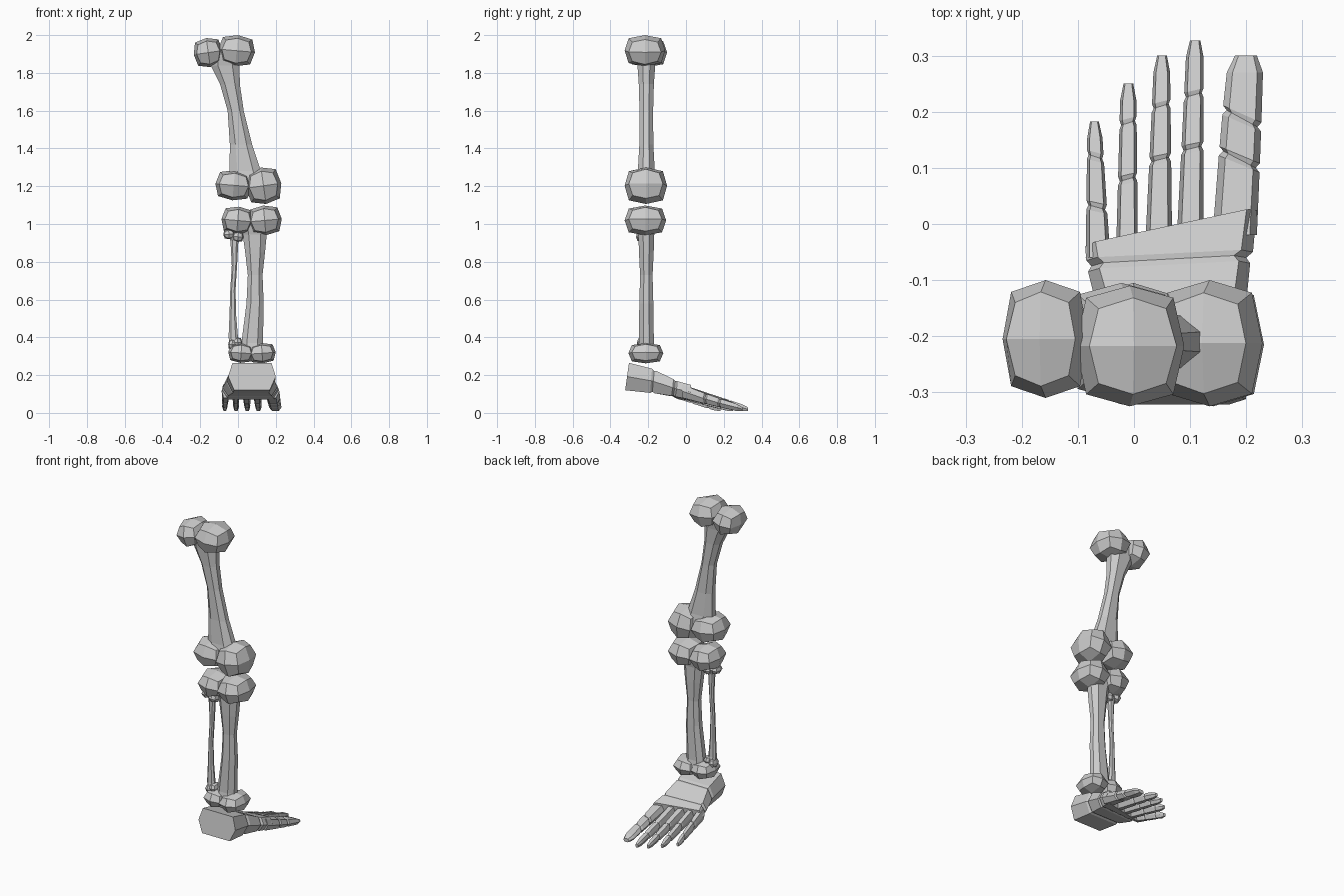
import bpy, bmesh, math
from mathutils import Vector, Matrix


def finish(bm, name):
    bmesh.ops.recalc_face_normals(bm, faces=bm.faces[:])
    mesh = bpy.data.meshes.new(name)
    bm.to_mesh(mesh)
    bm.free()
    ob = bpy.data.objects.new(name, mesh)
    bpy.context.collection.objects.link(ob)
    return ob


def loft(bm, rings):
    rows = [[bm.verts.new(p) for p in r] for r in rings]
    n = len(rows[0])
    for a, b in zip(rows, rows[1:]):
        for i in range(n):
            j = (i + 1) % n
            bm.faces.new((a[i], a[j], b[j], b[i]))
    bm.faces.new(rows[0])
    bm.faces.new(rows[-1])


def lobe(bm, x0, x1, z0, z1, y0, y1, tilt):
    """Faceted knuckle: a once-divided cube (24 quads) pulled round."""
    c = Vector(((x0 + x1) / 2, (y0 + y1) / 2, (z0 + z1) / 2))
    size = Matrix.Diagonal(((x1 - x0) / 2, (y1 - y0) / 2, (z1 - z0) / 2))
    rot = Matrix.Rotation(math.radians(tilt), 3, 'Y')
    verts = {}

    def vert(p):
        if p not in verts:
            k = sum(abs(a) for a in p)
            verts[p] = bm.verts.new(c + rot @ (size @ (Vector(p) * (1.0, 0.8, 0.62)[k - 1])))
        return verts[p]

    for axis in range(3):
        for side in (-1, 1):
            for i in (-1, 0):
                for j in (-1, 0):
                    quad = []
                    for a, b in ((i, j), (i + 1, j), (i + 1, j + 1), (i, j + 1)):
                        p = [a, b]
                        p.insert(axis, side)
                        quad.append(vert(tuple(p)))
                    bm.faces.new(quad)


def bone(name, yc, shaft, lobes):
    """Eight-sided shaft of (z, x left, x right, half depth) with knuckles."""
    bm = bmesh.new()
    rings = []
    for z, xl, xr, d in shaft:
        cx, w = (xl + xr) / 2, (xr - xl) / 2
        shape = [(1, .4), (.5, 1), (-.5, 1), (-1, .4), (-1, -.4), (-.5, -1), (.5, -1), (1, -.4)]
        rings.append([(cx + a * w, yc + b * d, z) for a, b in shape])
    loft(bm, rings)
    for l in lobes:
        lobe(bm, *l)
    return finish(bm, name)


# thigh bone
bone("thigh_bone", -.21, [
    (1.92, -.15, .03, .06), (1.84, -.145, .008, .047), (1.74, -.095, .01, .04),
    (1.60, -.055, .03, .036), (1.42, -.043, .075, .037), (1.28, -.045, .122, .045),
    (1.19, -.02, .15, .06)], [
    (-.235, -.08, 1.83, 1.985, -.31, -.10, -8), (-.105, .09, 1.835, 2.0, -.325, -.11, 5),
    (-.12, .075, 1.125, 1.285, -.315, -.105, 5), (.04, .23, 1.105, 1.30, -.325, -.10, -8)])

# shin bone
bone("shin_bone", -.21, [
    (1.03, .0, .17, .06), (.945, .025, .152, .042), (.85, .038, .143, .039),
    (.73, .052, .13, .033), (.58, .045, .136, .037), (.37, .018, .132, .04),
    (.31, .02, .14, .05)], [
    (-.088, .085, .945, 1.092, -.315, -.105, 5), (.05, .232, .94, 1.098, -.325, -.105, -5),
    (-.052, .085, .265, .37, -.30, -.13, 4), (.055, .2, .262, .37, -.305, -.12, -4)])

# thin outer bone
bone("outer_shin_bone", -.225, [
    (.945, -.05, .005, .02), (.91, -.04, .002, .014), (.78, -.033, -.005, .012),
    (.65, -.041, -.013, .011), (.52, -.045, -.01, .012), (.40, -.05, .0, .015),
    (.37, -.045, .01, .02)], [
    (-.078, -.018, .92, .972, -.262, -.19, -5), (-.03, .03, .905, .96, -.265, -.19, 5),
    (-.052, -.01, .335, .39, -.26, -.19, 5), (-.025, .022, .345, .4, -.26, -.19, -5)])


def section(yl, yr, xl, xr, zt, zb, inset, lean=0, mid=.5):
    """Six-sided slice; yl / yr let it run slanted across the foot."""
    w = xr - xl
    pts = [(0, mid), (inset, 1), (1 - inset, 1), (1, mid), (1 - inset * 1.4, 0), (inset * 1.4, 0)]
    return [(xl + u * w, yl + u * (yr - yl) + lean * v, zb + v * (zt - zb)) for u, v in pts]


# foot block with shallow seams between its parts
bm = bmesh.new()
loft(bm, [
    section(-.322, -.322, -.052, .2, .265, .12, .09, .02),
    section(-.19, -.19, -.06, .197, .234, .106, .09, .01),
    section(-.178, -.178, -.056, .192, .222, .112, .1, .01),
    section(-.166, -.166, -.063, .198, .222, .104, .09, .01),
    section(-.09, -.075, -.082, .207, .178, .09, .07, .01),
    section(-.08, -.065, -.076, .2, .168, .093, .08, .01),
    section(-.07, -.055, -.085, .212, .168, .086, .07, .01),
    section(-.045, .02, -.087, .219, .148, .072, .06, .01)])
finish(bm, "foot_block")

# toes: base (y, x left, x right), tip (y, x left, x right), joint positions, slant
toes = [
    ((-.06, -.086, -.042), (.183, -.083, -.058), (.03, .12), -.008),
    ((-.05, -.032, .007), (.25, -.024, .004), (.08, .18), .008),
    ((-.04, .02, .068), (.30, .036, .064), (.115, .21), .008),
    ((-.03, .076, .124), (.327, .094, .124), (.135, .23), .008),
    ((-.02, .14, .219), (.30, .168, .231), (.115, .188), -.03)]
for i, (base, tip, joints, slant) in enumerate(toes):
    stops = [(base[0], 1)]
    for j in joints:
        stops += [(j - .008, 1), (j, .8), (j + .008, 1)]
    stops += [(tip[0] - .03, 1), (tip[0], .62)]
    rings = []
    for y, k in stops:
        t = (y - base[0]) / (tip[0] - base[0])
        xl, xr = (base[a] + t * (tip[a] - base[a]) for a in (1, 2))
        zt, zb = .15 + t * (.036 - .15), .08 + t * (.003 - .08)
        cx, w, cz, h = (xl + xr) / 2, (xr - xl) / 2 * k, (zt + zb) / 2, (zt - zb) / 2 * k
        s = slant if 0 < t < .85 else 0
        rings.append(section(y - s / 2, y + s / 2, cx - w, cx + w, cz + h, cz - h, .16))
    bm = bmesh.new()
    loft(bm, rings)
    finish(bm, f"toe_{i + 1}")
